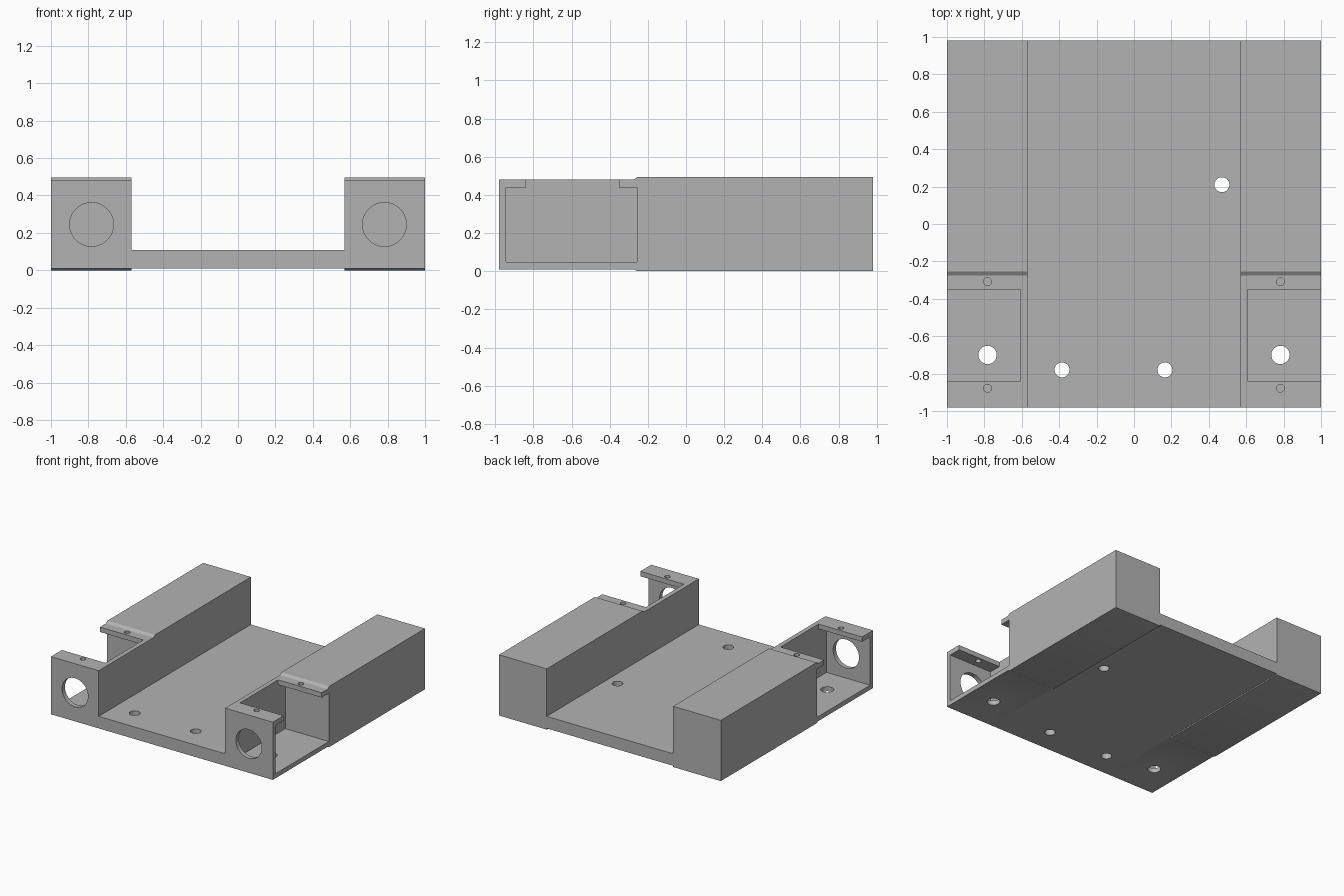
import bpy, bmesh
from mathutils import Matrix

cube = bpy.data.objects.get("Cube")
if cube:
    bpy.data.objects.remove(cube, do_unlink=True)

grey = bpy.data.materials.new("plain grey")
grey.use_nodes = True
COLOUR = (0.45, 0.45, 0.45, 1)
grey.diffuse_color = COLOUR
grey.node_tree.nodes["Principled BSDF"].inputs["Base Color"].default_value = COLOUR


def add_object(name, bm):
    bmesh.ops.recalc_face_normals(bm, faces=bm.faces)
    mesh = bpy.data.meshes.new(name)
    bm.to_mesh(mesh)
    bm.free()
    mesh.materials.append(grey)
    ob = bpy.data.objects.new(name, mesh)
    bpy.context.collection.objects.link(ob)
    return ob


def box(name, x, y, z):
    """Box from (min, max) pairs."""
    bm = bmesh.new()
    bmesh.ops.create_cube(bm, size=1)
    for v in bm.verts:
        v.co = [lo + (c + 0.5) * (hi - lo) for c, (lo, hi) in zip(v.co, (x, y, z))]
    return add_object(name, bm)


def rod(name, centre, radius, depth, axis="Z"):
    bm = bmesh.new()
    bmesh.ops.create_cone(bm, cap_ends=True, segments=48, radius1=radius, radius2=radius, depth=depth)
    turn = Matrix.Rotation(1.5707963, 4, "X") if axis == "Y" else Matrix()
    bm.transform(Matrix.Translation(centre) @ turn)
    return add_object(name, bm)


def extrude_x(name, profile, x0, x1):
    """Extrude a (y, z) outline along x."""
    bm = bmesh.new()
    face = bm.faces.new([bm.verts.new((x0, y, z)) for y, z in profile])
    new = bmesh.ops.extrude_face_region(bm, geom=[face])["geom"]
    bmesh.ops.translate(bm, vec=(x1 - x0, 0, 0), verts=[g for g in new if isinstance(g, bmesh.types.BMVert)])
    return add_object(name, bm)


def cut(target, cutters):
    bpy.context.view_layer.objects.active = target
    for cutter in cutters:
        mod = target.modifiers.new("cut", "BOOLEAN")
        mod.operation = "DIFFERENCE"
        mod.solver = "EXACT"
        mod.object = cutter
        bpy.ops.object.modifier_apply(modifier=mod.name)
        bpy.data.objects.remove(cutter, do_unlink=True)
    bpy.ops.object.select_all(action="DESELECT")
    target.select_set(True)
    bpy.ops.object.shade_smooth_by_angle(angle=0.5)


FRONT, BACK, INNER = -0.98, 0.98, 0.57
UNDER, TOP, STEP_TOP = 0.01, 0.495, 0.48

# Floor plate with three screw holes
plate = box("floor_plate", (-INNER, INNER), (FRONT, BACK), (UNDER, 0.108))
cut(plate, [rod("hole_cutter", (x, y, 0.06), 0.04, 0.4)
            for x, y in ((-0.385, -0.78), (0.165, -0.78), (0.47, 0.21))])

# Side rails: solid at the back, open housing at the front
profile = [(FRONT, UNDER), (-0.275, UNDER), (-0.253, 0), (BACK, 0),
           (BACK, TOP), (-0.253, TOP), (-0.275, STEP_TOP), (FRONT, STEP_TOP)]
for side, s in (("left", 1), ("right", -1)):
    def span(a, b):
        return tuple(sorted((a * s, b * s)))
    rail = extrude_x(side + "_rail", profile, *span(INNER, 1))
    mid = 0.783 * s
    cutters = [
        box("chamber_cutter", span(0.607, 1.1), (-0.943, -0.258), (0.047, 0.44)),
        box("top_opening_cutter", span(0.607, 1.1), (-0.84, -0.35), (0.4, 0.6)),
        rod("front_hole_cutter", (mid, -0.97, 0.245), 0.117, 0.2, "Y"),
        rod("floor_hole_cutter", (mid, -0.70, 0.03), 0.049, 0.2),
    ]
    cutters += [rod("lip_hole_cutter", (mid, y, 0.46), 0.021, 0.2) for y in (-0.878, -0.308)]
    cut(rail, cutters)
